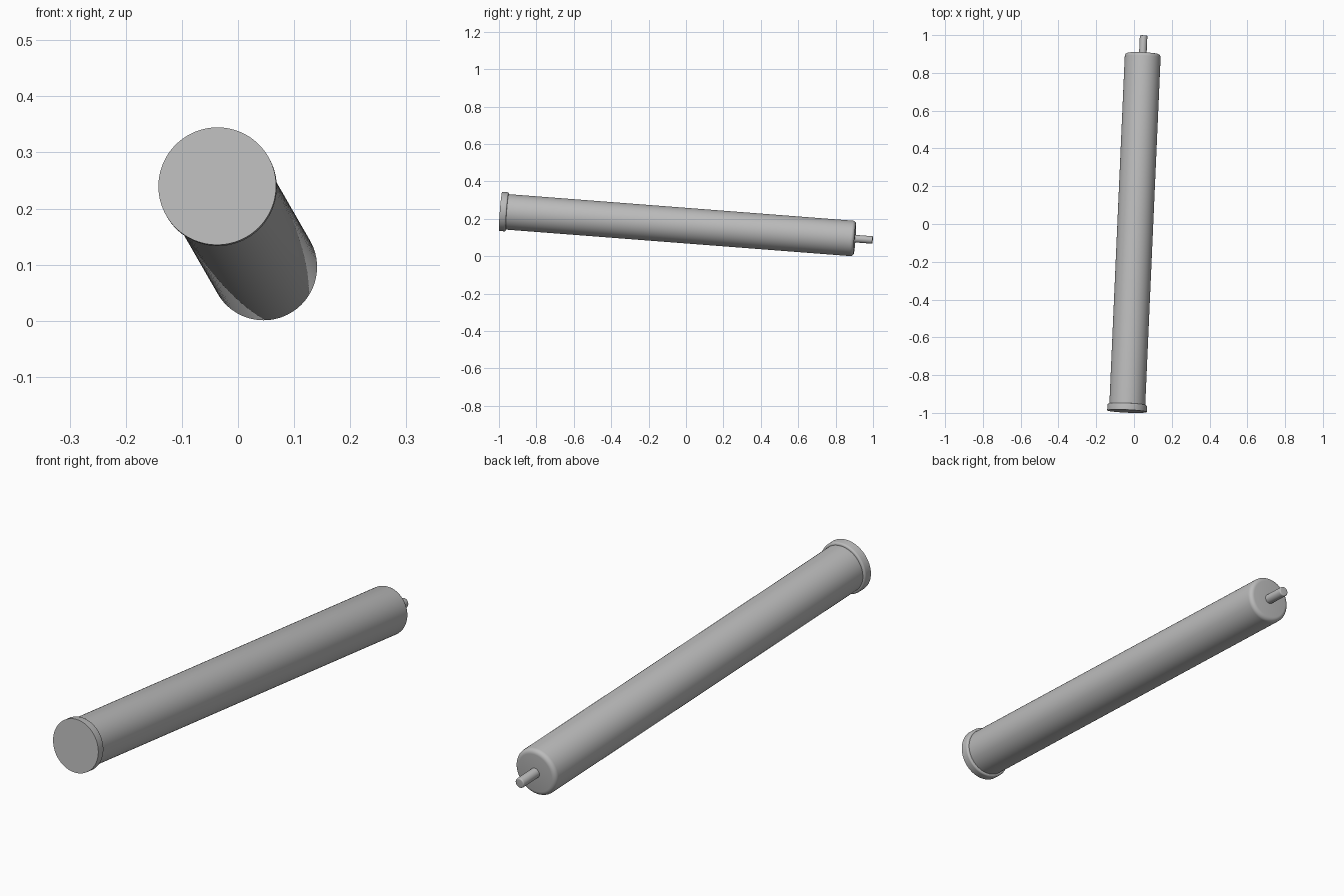
import bpy, bmesh, math
from mathutils import Vector, Matrix

if "Cube" in bpy.data.objects:
    bpy.data.objects.remove(bpy.data.objects["Cube"], do_unlink=True)

grey = bpy.data.materials.new("plain grey")
grey.use_nodes = True
colour = (0.5, 0.5, 0.5, 1)
grey.diffuse_color = colour
grey.node_tree.nodes["Principled BSDF"].inputs["Base Color"].default_value = colour

# Tilted centre line shared by every part
start = Vector((-0.037, -0.991, 0.24))
end = Vector((0.051, 0.998, 0.087))
length = (end - start).length
placement = Matrix.Translation(start) @ (end - start).to_track_quat('Z', 'Y').to_matrix().to_4x4()


def rounded(radius, z, size, steps=5):
    """Profile points of a quarter-round edge ending at height z."""
    angles = [math.pi / 2 * i / steps for i in range(steps + 1)]
    return [(radius - size + size * math.cos(a), z - size + size * math.sin(a)) for a in angles]


def lathe(name, bottom, top, radius, edge, sides):
    """Turned rod with a sharp bottom edge and a rounded top edge."""
    profile = [(0, bottom), (radius, bottom)] + rounded(radius, top, edge) + [(0, top)]
    bm = bmesh.new()
    verts = [bm.verts.new((r, 0, z)) for r, z in profile]
    edges = [bm.edges.new(pair) for pair in zip(verts, verts[1:])]
    bmesh.ops.spin(bm, geom=verts + edges, axis=(0, 0, 1), cent=(0, 0, 0),
                   angle=math.tau, steps=sides, use_merge=True)
    bmesh.ops.remove_doubles(bm, verts=bm.verts, dist=0.00001)
    bmesh.ops.recalc_face_normals(bm, faces=bm.faces)
    mesh = bpy.data.meshes.new(name)
    bm.to_mesh(mesh)
    bm.free()
    mesh.materials.append(grey)
    obj = bpy.data.objects.new(name, mesh)
    bpy.context.collection.objects.link(obj)
    obj.matrix_world = placement
    bpy.ops.object.select_all(action='DESELECT')
    obj.select_set(True)
    bpy.context.view_layer.objects.active = obj
    bpy.ops.object.shade_smooth_by_angle(angle=math.radians(35))


# Flanged head, long body and end pin
lathe("head_flange", 0, 0.036, 0.105, 0.008, 96)
lathe("body", 0.03, length - 0.095, 0.095, 0.018, 96)
lathe("end_pin", length - 0.11, length, 0.02, 0.005, 48)
